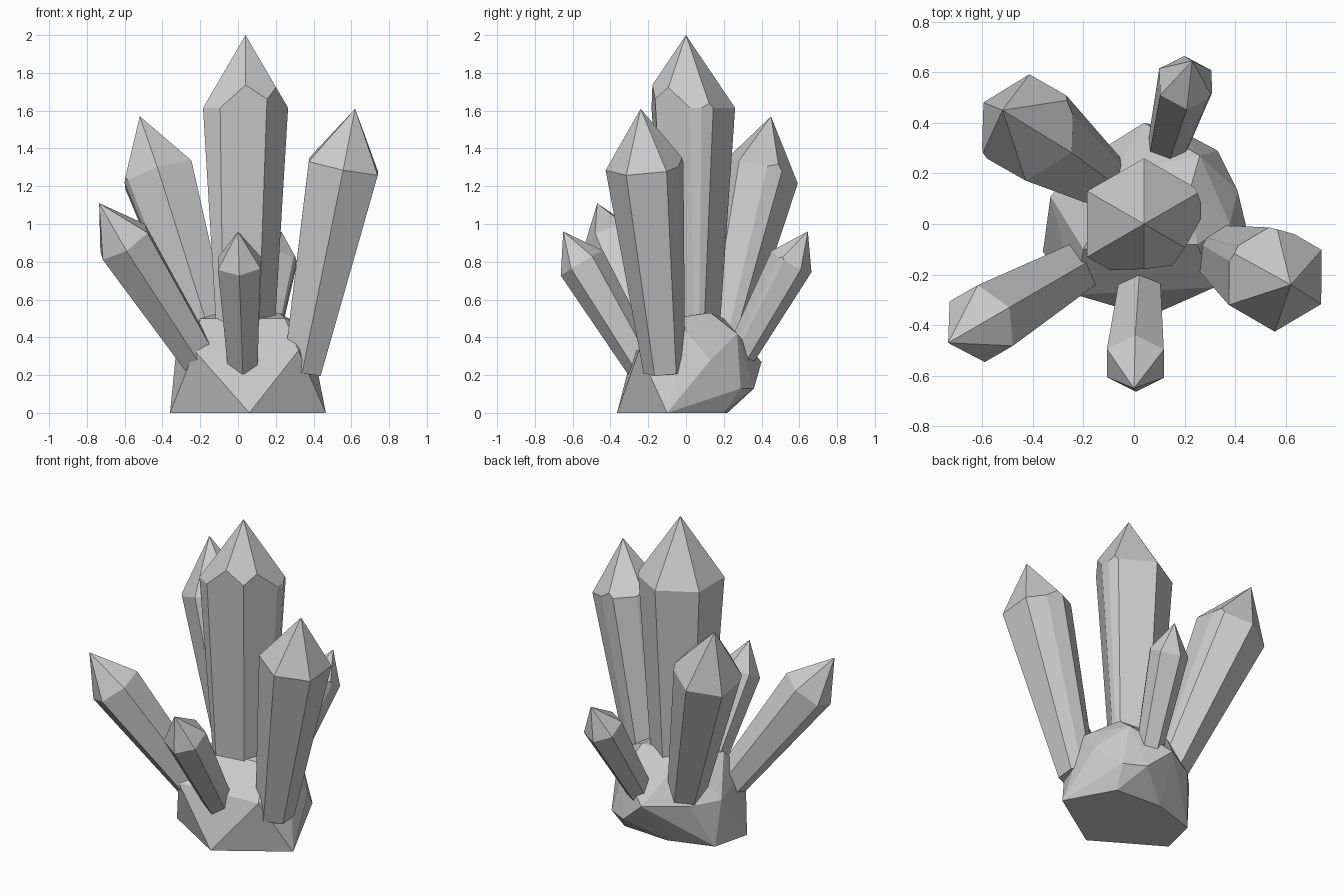
import bpy, bmesh
from math import sin, cos, radians
from mathutils import Vector

if "Cube" in bpy.data.objects:
    bpy.data.objects.remove(bpy.data.objects["Cube"])


def hull_object(name, points, chops=()):
    """Flat-faced convex solid from points, optionally sliced by (point, normal) planes."""
    def hull(pts):
        bm = bmesh.new()
        for p in pts:
            bm.verts.new(p)
        res = bmesh.ops.convex_hull(bm, input=bm.verts)
        junk = {v for v in res["geom_interior"] + res["geom_unused"]
                if isinstance(v, bmesh.types.BMVert)}
        bmesh.ops.delete(bm, geom=list(junk), context='VERTS')
        bmesh.ops.dissolve_limit(bm, angle_limit=radians(2), verts=bm.verts, edges=bm.edges)
        return bm

    bm = hull(points)
    for co, no in chops:
        bmesh.ops.bisect_plane(bm, geom=bm.verts[:] + bm.edges[:] + bm.faces[:],
                               plane_co=co, plane_no=no, clear_outer=True)
        rest = [v.co.copy() for v in bm.verts]
        bm.free()
        bm = hull(rest)
    bmesh.ops.recalc_face_normals(bm, faces=bm.faces)
    me = bpy.data.meshes.new(name)
    bm.to_mesh(me)
    bm.free()
    ob = bpy.data.objects.new(name, me)
    bpy.context.collection.objects.link(ob)
    return ob


def crystal(name, base, tip, r_base, r_top, shoulder=0.78, chops=()):
    """Six-sided crystal widening to a shoulder, then pointed; chops are (angle, distance)."""
    base, tip = Vector(base), Vector(tip)
    axis = tip - base
    length = axis.length
    rot = Vector((0, 0, 1)).rotation_difference(axis)
    h = length * shoulder
    pts = [Vector((0, 0, length))]
    for r, z in ((r_base, 0), (r_top, h)):
        for i in range(6):
            a = radians(90 + 60 * i)
            pts.append(Vector((r * cos(a), r * sin(a), z)))
    lean = (r_top - r_base) * 0.87 / h
    cuts = []
    for deg, dist in chops:
        d = Vector((cos(radians(deg)), sin(radians(deg)), 0))
        cuts.append((base + rot @ (d * dist + Vector((0, 0, h))),
                     rot @ Vector((d.x, d.y, -lean))))
    return hull_object(name, [base + rot @ p for p in pts], cuts)


# Faceted rock the crystals grow from
hull_object("rock_base", [
    (.465, -.10, 0), (.06, -.365, 0), (-.36, -.11, 0),
    (-.3, .13, 0), (-.02, .22, 0), (.3, .2, 0),
    (.32, -.25, .33), (-.23, -.28, .33), (.41, .13, .28), (.33, .29, .13),
    (.2, .36, .13), (.04, .40, .27), (-.33, .11, .3), (-.2, .25, .28),
    (.38, 0, .43), (.26, .27, .42), (.25, -.08, .5), (.22, .13, .53),
    (-.1, .1, .53), (-.2, -.1, .5), (-.08, .2, .5)])

# Crystals
crystal("centre_crystal", (.04, 0, .25), (.04, 0, 2.0), .165, .26,
        chops=[(-85, .17), (-32, .18), (22, .24)])
crystal("right_crystal", (.34, -.11, .22), (.62, -.24, 1.61), .115, .215,
        chops=[(150, .195), (75, .185)])
crystal("back_left_crystal", (-.115, .17, .30), (-.52, .45, 1.57), .115, .215, .755,
        chops=[(205, .20), (20, .19)])
crystal("front_left_crystal", (-.21, -.165, .29), (-.735, -.47, 1.11), .105, .16, .75)
crystal("front_crystal", (.025, -.23, .25), (0, -.65, .96), .09, .13, .765)
crystal("back_right_crystal", (.125, .285, .30), (.23, .645, .96), .08, .12, .76,
        chops=[(-30, .11)])
